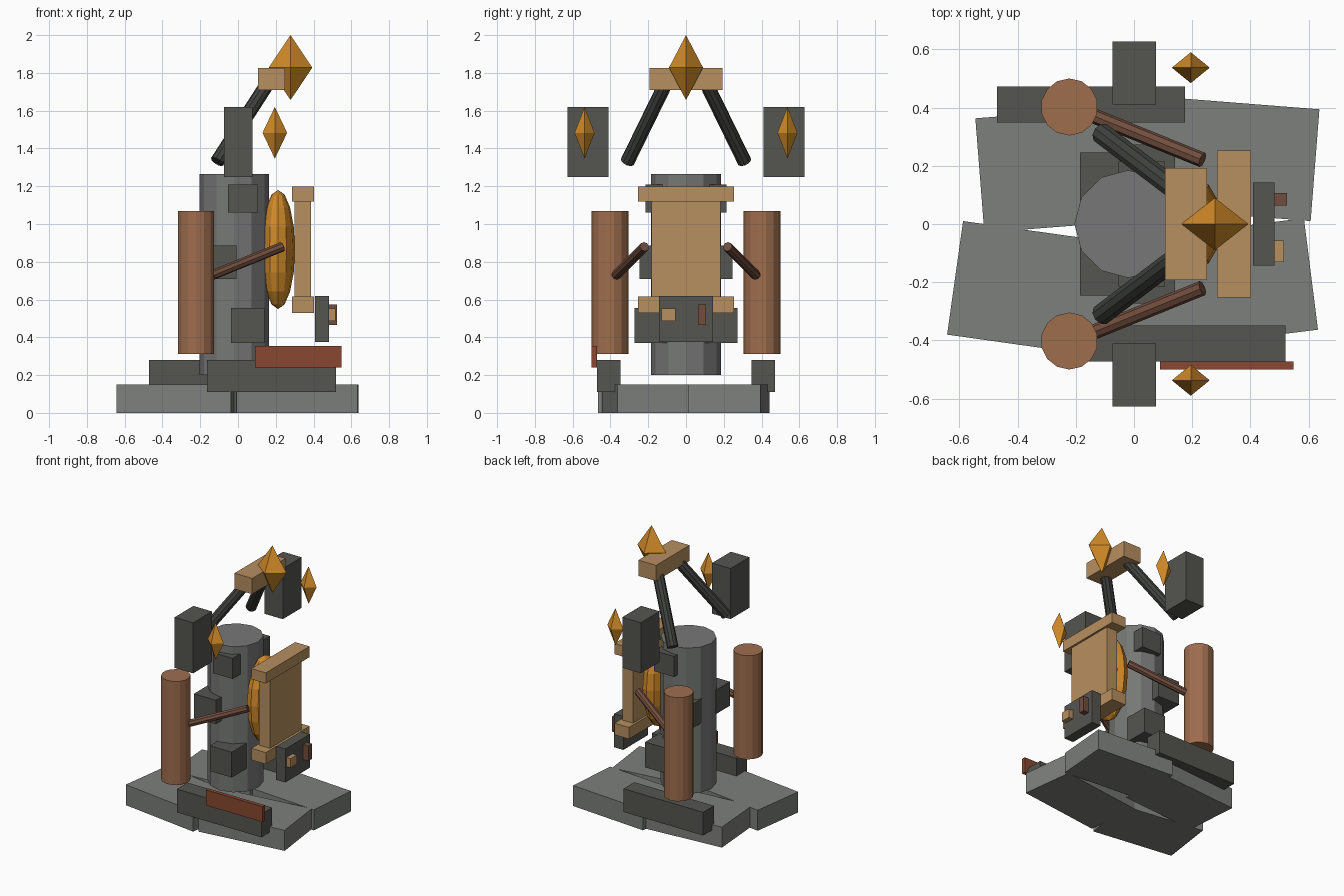
import bpy, bmesh, math
from mathutils import Vector, Matrix

cube = bpy.data.objects.get("Cube")
if cube:
    bpy.data.objects.remove(cube, do_unlink=True)


def material(name, r, g, b):
    """Flat material from 8-bit display values, stored as linear."""
    colour = [(c / 255) ** 2.2 for c in (r, g, b)] + [1]
    m = bpy.data.materials.new(name)
    m.use_nodes = True
    m.diffuse_color = colour
    m.node_tree.nodes["Principled BSDF"].inputs["Base Color"].default_value = colour
    return m


STONE = material("pale stone", 124, 127, 123)
COLUMN = material("grey stone", 117, 119, 117)
DARK = material("dark slate", 85, 86, 81)
IRON = material("dark iron", 66, 68, 64)
TAN = material("tan wood", 182, 142, 96)
CLAY = material("brown clay", 157, 109, 79)
WOOD = material("dark brown", 113, 79, 64)
RUST = material("rust red", 135, 73, 51)
AMBER = material("amber", 209, 138, 45)


def finish(name, bm, mat):
    bmesh.ops.recalc_face_normals(bm, faces=bm.faces)
    mesh = bpy.data.meshes.new(name)
    bm.to_mesh(mesh)
    bm.free()
    mesh.materials.append(mat)
    obj = bpy.data.objects.new(name, mesh)
    bpy.context.collection.objects.link(obj)
    return obj


def box(name, mat, x, y, z):
    """Box from its (low, high) range on each axis."""
    bm = bmesh.new()
    bmesh.ops.create_cube(bm, size=1)
    for v in bm.verts:
        v.co = Vector([(lo + hi) / 2 + c * (hi - lo) for c, (lo, hi) in zip(v.co, (x, y, z))])
    return finish(name, bm, mat)


def rod(name, mat, start, end, radius, sides):
    """Cylinder between two points."""
    a, b = Vector(start), Vector(end)
    bm = bmesh.new()
    turn = (b - a).to_track_quat('Z', 'Y').to_matrix().to_4x4()
    bmesh.ops.create_cone(bm, cap_ends=True, segments=sides, radius1=radius, radius2=radius,
                          depth=(b - a).length, matrix=Matrix.Translation((a + b) / 2) @ turn)
    return finish(name, bm, mat)


def crystal(name, centre, half):
    """Eight-sided gem with a point on each axis."""
    bm = bmesh.new()
    for axis in range(3):
        for sign in (-1, 1):
            p = Vector(centre)
            p[axis] += sign * half[axis]
            bm.verts.new(p)
    bmesh.ops.convex_hull(bm, input=bm.verts)
    return finish(name, bm, AMBER)


def slab(name, corner, length, depth, degrees, sx, sy):
    """Tilted floor slab grown inward from its outer corner."""
    obj = box(name, STONE, sorted((0, sx * length)), sorted((0, sy * depth)), (0, 0.15))
    obj.data.transform(Matrix.Translation((*corner, 0)) @ Matrix.Rotation(math.radians(degrees), 4, 'Z'))


# Cracked floor of four tilted slabs
slab("floor_back_right", (-0.545, 0.363), 0.6, 0.394, 4.5, 1, -1)
slab("floor_back_left", (0.637, 0.394), 0.6, 0.385, -4.5, -1, -1)
slab("floor_front_right", (-0.642, -0.38), 0.61, 0.394, -8, 1, 1)
slab("floor_front_left", (0.632, -0.363), 0.645, 0.386, 7.2, -1, 1)

# Central column
rod("column", COLUMN, (-0.02, 0, 0.2), (-0.02, 0, 1.265), 0.185, 12)

# Beams and strip resting on the floor
box("front_beam", DARK, (-0.165, 0.52), (-0.472, -0.348), (0.11, 0.28))
box("back_beam", DARK, (-0.47, 0.175), (0.348, 0.472), (0.11, 0.28))
box("front_strip", RUST, (0.09, 0.548), (-0.5, -0.472), (0.24, 0.353))

# Parts repeated on the front and back sides
for side, s in (("front", -1), ("back", 1)):
    def span(lo, hi):
        return tuple(sorted((s * lo, s * hi)))

    box(side + "_upper_block", DARK, (-0.053, 0.107), span(0.07, 0.215), (1.06, 1.21))
    box(side + "_middle_block", DARK, (-0.185, -0.008), span(0.08, 0.245), (0.71, 0.885))
    box(side + "_lower_block", DARK, (-0.037, 0.14), span(0.1, 0.273), (0.37, 0.555))
    box(side + "_floating_block", DARK, (-0.074, 0.076), span(0.41, 0.627), (1.25, 1.62))
    rod(side + "_drum", CLAY, (-0.222, s * 0.402, 0.312), (-0.222, s * 0.402, 1.07), 0.098, 14)
    rod(side + "_drum_arm", WOOD, (-0.135, s * 0.37, 0.73), (0.235, s * 0.22, 0.88), 0.026, 8)
    rod(side + "_mast", IRON, (-0.11, s * 0.31, 1.33), (0.18, s * 0.09, 1.78), 0.038, 10)
    crystal(side + "_crystal", (0.195, s * 0.537, 1.483), (0.065, 0.053, 0.137))

# Mast head and large crystal
box("mast_head", TAN, (0.107, 0.25), (-0.193, 0.193), (1.71, 1.825))
crystal("top_crystal", (0.278, 0, 1.828), (0.115, 0.09, 0.172))

# Faceted amber body
bm = bmesh.new()
bmesh.ops.create_uvsphere(bm, u_segments=12, v_segments=8, radius=1)
bmesh.ops.transform(bm, verts=bm.verts,
                    matrix=Matrix.Translation((0.212, 0, 0.865)) @ Matrix.Diagonal((0.09, 0.155, 0.315, 1)))
finish("amber_body", bm, AMBER)

# Upright board with top and bottom rails
box("board", TAN, (0.3, 0.387), (-0.183, 0.183), (0.57, 1.16))
box("top_rail", TAN, (0.285, 0.402), (-0.253, 0.253), (1.12, 1.198))
box("bottom_rail", TAN, (0.285, 0.402), (-0.253, 0.253), (0.53, 0.615))

# Control panel with a button and a lever
box("panel", DARK, (0.408, 0.482), (-0.142, 0.142), (0.375, 0.62))
box("panel_button", TAN, (0.475, 0.516), (-0.13, -0.056), (0.487, 0.553))
box("panel_lever", WOOD, (0.475, 0.525), (0.064, 0.106), (0.464, 0.575))
